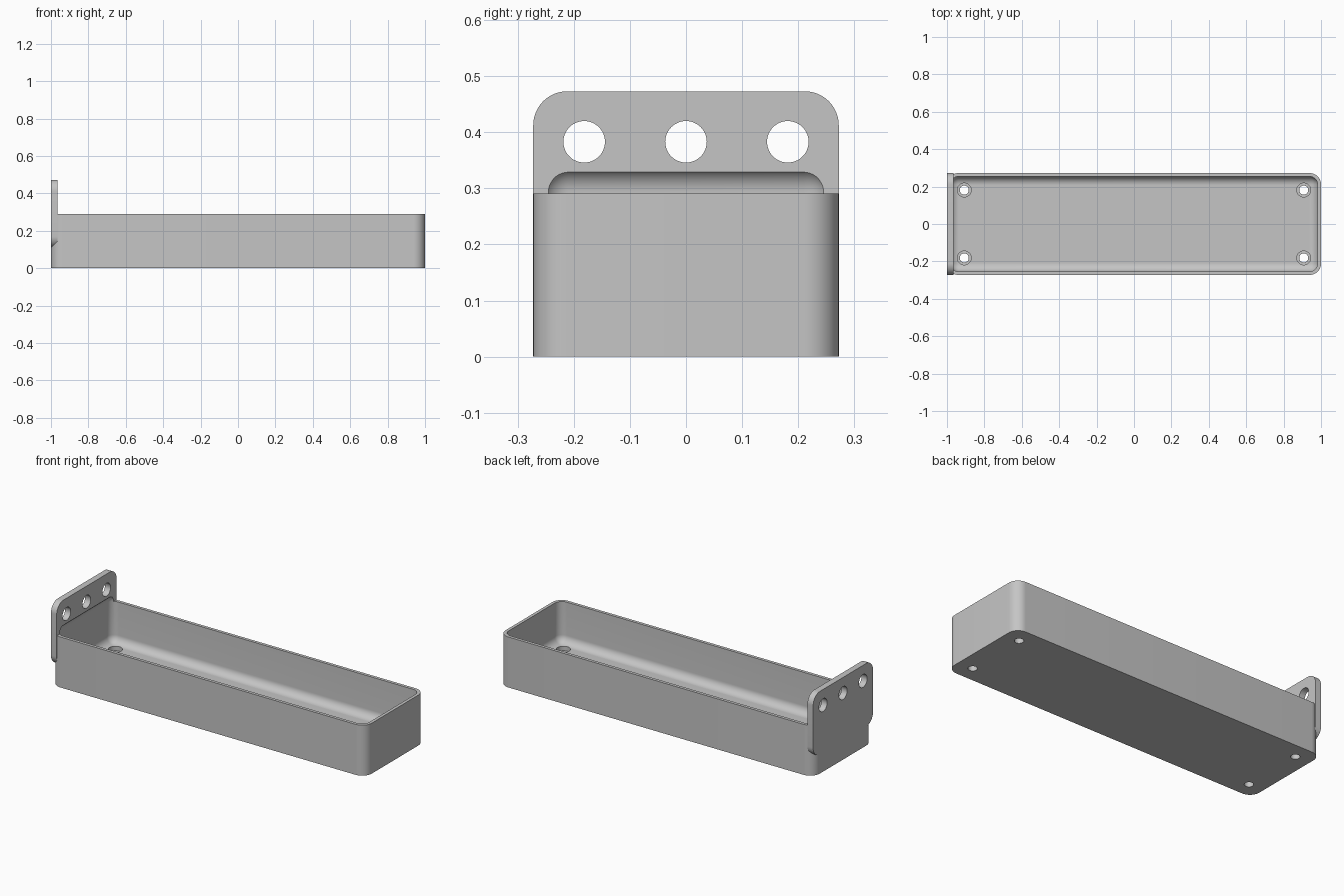
import bpy
import bmesh
from mathutils import Matrix, Vector

old = bpy.data.objects.get("Cube")
if old:
    bpy.data.objects.remove(old, do_unlink=True)

PITCH = 0.1815            # hole spacing
HALF_W = 1.5 * PITCH      # half the tray width
RADIUS = PITCH / 3        # outer corner radius
WALL = 0.018
FLOOR = 0.055

grey = bpy.data.materials.new("plain_grey")
grey.use_nodes = True
grey.diffuse_color = (0.56, 0.56, 0.56, 1)
grey.node_tree.nodes["Principled BSDF"].inputs["Base Color"].default_value = (0.56, 0.56, 0.56, 1)


def finish(name, bm):
    mesh = bpy.data.meshes.new(name)
    bm.to_mesh(mesh)
    bm.free()
    mesh.materials.append(grey)
    obj = bpy.data.objects.new(name, mesh)
    bpy.context.collection.objects.link(obj)
    return obj


def rounded_box(name, low, high, radius, axis=None):
    """Box with the edges along one axis rounded, or all edges if none is given."""
    low, high = Vector(low), Vector(high)
    bm = bmesh.new()
    bmesh.ops.create_cube(bm, size=1)
    bmesh.ops.scale(bm, vec=high - low, verts=bm.verts)
    bmesh.ops.translate(bm, vec=(low + high) / 2, verts=bm.verts)
    edges = [e for e in bm.edges if axis is None
             or abs((e.verts[0].co - e.verts[1].co)[axis]) > 1e-4]
    bmesh.ops.bevel(bm, geom=edges, offset=radius, segments=12, profile=0.5, affect='EDGES')
    return finish(name, bm)


def cylinder(name, radius, depth, centre, axis):
    bm = bmesh.new()
    turn = Matrix.Rotation(1.5707963, 4, 'Y') if axis == 'X' else Matrix()
    bmesh.ops.create_cone(bm, cap_ends=True, segments=48, radius1=radius, radius2=radius,
                          depth=depth, matrix=Matrix.Translation(centre) @ turn)
    return finish(name, bm)


def combine(target, other, operation):
    other.hide_render = True
    mod = target.modifiers.new(other.name, 'BOOLEAN')
    mod.operation = operation
    mod.solver = 'EXACT'
    mod.object = other
    bpy.context.view_layer.objects.active = target
    bpy.ops.object.modifier_apply(modifier=mod.name)
    bpy.data.objects.remove(other, do_unlink=True)


# Tray body with rounded upright corners, and the mounting plate at one end
tray = rounded_box("tray", (-1, -HALF_W, 0), (1, HALF_W, 0.2905), RADIUS, axis=2)
plate = rounded_box("mounting_plate", (-1, -HALF_W, 0.11),
                    (-0.964, HALF_W, 0.473), RADIUS, axis=0)
combine(tray, plate, 'UNION')

# Cavity, rounded on every edge, which also scoops into the plate
cavity = rounded_box("cavity", (-1 + WALL, -HALF_W + WALL, FLOOR),
                     (1 - WALL, HALF_W - WALL, 0.338), 0.045)
combine(tray, cavity, 'DIFFERENCE')

# Row of holes through the plate
for i in (-1, 0, 1):
    combine(tray, cylinder("plate_hole", 0.037, 0.2, (-1, i * PITCH, 0.383), 'X'), 'DIFFERENCE')

# Stepped screw holes in the floor corners
for sx in (-1, 1):
    for sy in (-1, 1):
        x, y = sx * 5 * PITCH, sy * PITCH
        combine(tray, cylinder("screw_hole", 0.024, 0.2, (x, y, 0), 'Z'), 'DIFFERENCE')
        combine(tray, cylinder("screw_recess", 0.037, 0.05, (x, y, FLOOR), 'Z'), 'DIFFERENCE')

# Smooth the roundings and keep the rims crisp
bpy.ops.object.select_all(action='DESELECT')
tray.select_set(True)
bpy.context.view_layer.objects.active = tray
bpy.ops.object.shade_smooth_by_angle(angle=0.52)
